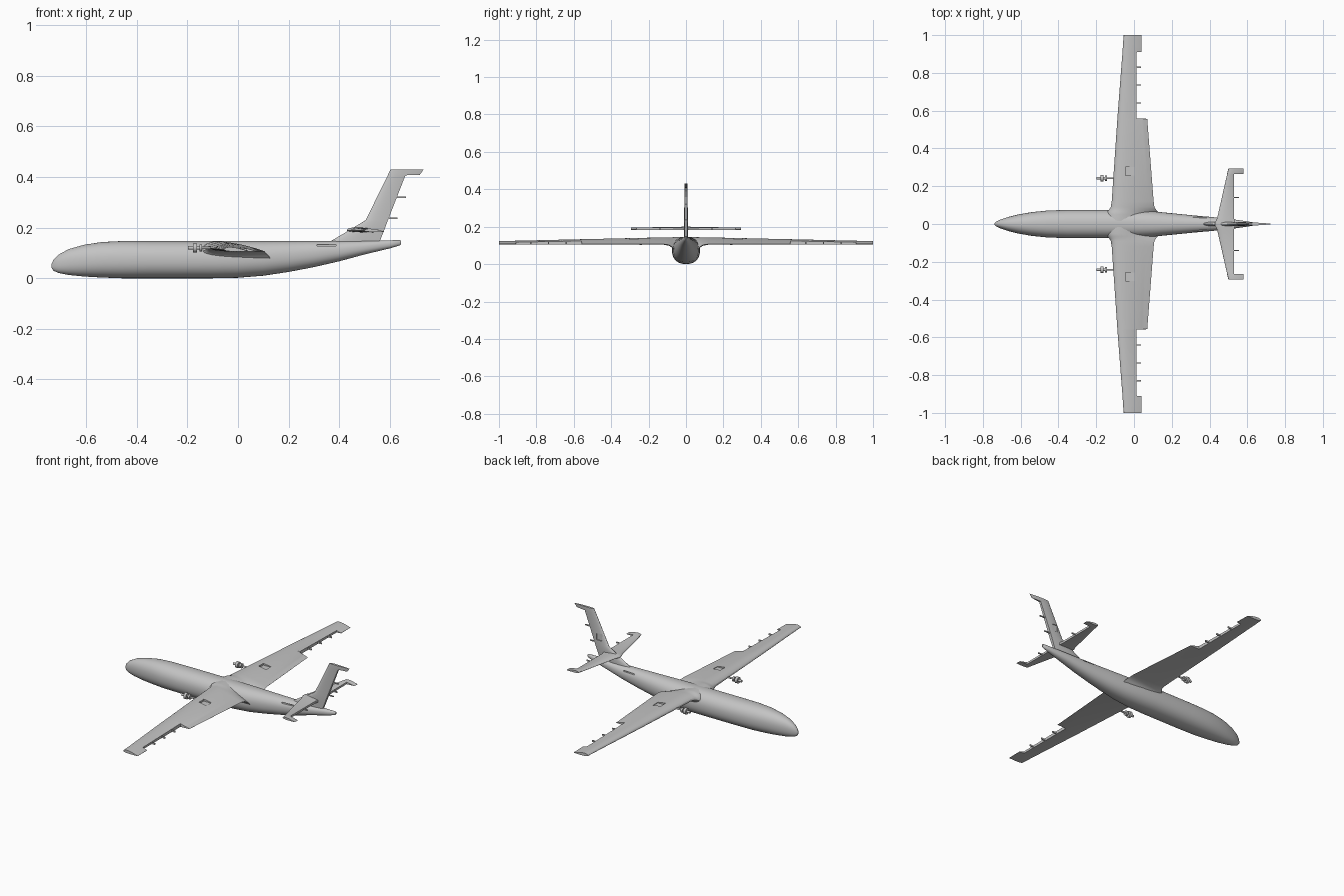
import bpy, bmesh
from math import sin, cos, pi, sqrt, copysign

if "Cube" in bpy.data.objects:
    bpy.data.objects.remove(bpy.data.objects["Cube"], do_unlink=True)

GREY = (0.55, 0.55, 0.55, 1)
grey = bpy.data.materials.new("plain grey")
grey.use_nodes = True
grey.diffuse_color = GREY
grey.node_tree.nodes["Principled BSDF"].inputs["Base Color"].default_value = GREY


def finish(name, bm):
    """Turn a bmesh into a named, grey, smooth-shaded object."""
    bmesh.ops.recalc_face_normals(bm, faces=bm.faces)
    mesh = bpy.data.meshes.new(name)
    bm.to_mesh(mesh)
    bm.free()
    mesh.materials.append(grey)
    ob = bpy.data.objects.new(name, mesh)
    bpy.context.collection.objects.link(ob)
    return ob


def smooth(ob):
    bpy.ops.object.select_all(action="DESELECT")
    ob.select_set(True)
    bpy.context.view_layer.objects.active = ob
    bpy.ops.object.shade_smooth_by_angle(angle=pi / 6)


def loft(name, rings):
    """Skin a row of equal rings and cap both ends."""
    bm = bmesh.new()
    rows = [[bm.verts.new(p) for p in ring] for ring in rings]
    n = len(rows[0])
    for a, b in zip(rows, rows[1:]):
        for i in range(n):
            j = (i + 1) % n
            bm.faces.new((a[i], a[j], b[j], b[i]))
    bm.faces.new(rows[0])
    bm.faces.new(rows[-1])
    return finish(name, bm)


def box(name, center, size):
    bm = bmesh.new()
    bmesh.ops.create_cube(bm, size=1)
    for v in bm.verts:
        v.co = [c + s * k for c, s, k in zip(center, size, v.co)]
    return finish(name, bm)


def carve(ob, center, size):
    """Cut a box-shaped recess."""
    cutter = box("cutter", center, size)
    cutter.hide_render = True
    mod = ob.modifiers.new("recess", "BOOLEAN")
    mod.object, mod.operation, mod.solver = cutter, "DIFFERENCE", "EXACT"
    graph = bpy.context.evaluated_depsgraph_get()
    mesh = bpy.data.meshes.new_from_object(ob.evaluated_get(graph))
    ob.modifiers.clear()
    ob.data = mesh
    bpy.data.objects.remove(cutter, do_unlink=True)


def airfoil(lead, trail, cut, upper, lower, droop=0.0, n=14):
    """Wing section as (x, height), chopped off at the hinge line."""
    end = (cut - lead) / (trail - lead)
    top, low = [], []
    for i in range(n + 1):
        t = end * (1 - cos(pi * i / n)) / 2
        d = 10 * (0.2969 * sqrt(t) - 0.126 * t - 0.3516 * t**2
                  + 0.2843 * t**3 - 0.1026 * t**4)
        x, mid = lead + t * (trail - lead), droop * (1 - t)
        top.append((x, mid + upper * d))
        low.append((x, mid - lower * d))
    return top[::-1] + low[1:]


# Fuselage: station, bottom, top, half width
stations = [
    (-.738, .042, .054, .004), (-.73, .03, .073, .012), (-.71, .021, .093, .022),
    (-.67, .013, .115, .036), (-.61, .007, .132, .051), (-.54, .003, .143, .063),
    (-.46, 0, .147, .071), (-.35, 0, .147, .075), (-.1, 0, .147, .075),
    (0, .002, .147, .073), (.1, .01, .147, .067), (.2, .025, .147, .057),
    (.3, .044, .147, .047), (.4, .067, .147, .038), (.5, .094, .148, .028),
    (.6, .118, .15, .014), (.64, .13, .151, .007), (.645, .135, .148, .004)]


def body_ring(x, bottom, top, half, n=40):
    mid, tall = (top + bottom) / 2, (top - bottom) / 2
    ring = []
    for i in range(n):
        c, s = cos(2 * pi * i / n), sin(2 * pi * i / n)
        ring.append((x, half * copysign(abs(c) ** .9, c),
                     mid + tall * copysign(abs(s) ** .9, s)))
    return ring


fuselage = loft("fuselage", [body_ring(*s) for s in stations])
for side in (-1, 1):
    carve(fuselage, (.35, side * .04, .13), (.075, .03, .005))
smooth(fuselage)

# Wing: span, leading edge, full trailing edge, cut, bottom, thickness
half_wing = [
    (.05, -.15, .135, .135, .066, .08), (.065, -.142, .127, .127, .08, .065),
    (.075, -.132, .118, .118, .092, .051), (.09, -.123, .108, .108, .102, .041),
    (.12, -.118, .104, .104, .107, .036), (.557, -.088, .07, .07, .107, .026),
    (.559, -.088, .07, .012, .107, .026), (.909, -.061, .044, .012, .107, .018),
    (.911, -.061, .044, .04, .107, .018), (1, -.055, .04, .04, .107, .016)]


def mirrored(half):
    return [(-s[0], *s[1:]) for s in reversed(half)] + half


def wing_ring(y, lead, trail, cut, base, thick):
    shape = airfoil(lead, trail, cut, .75 * thick, .3 * thick, .35 * thick)
    return [(x, y, base + z) for x, z in shape]


wing = loft("wing", [wing_ring(*s) for s in mirrored(half_wing)])
for side in (-1, 1):
    carve(wing, (-.02, side * .28, .16), (.05, .045, .064))
smooth(wing)

# Tailplane
half_tail = [
    (.01, .43, .59, .535, .183, .018), (.03, .44, .59, .53, .183, .016),
    (.264, .493, .58, .53, .184, .012), (.266, .493, .58, .58, .184, .012),
    (.295, .5, .58, .58, .184, .012)]
tailplane = loft("tailplane", [wing_ring(*s) for s in mirrored(half_tail)])
smooth(tailplane)

# Fin with long dorsal fairing: height, leading edge, trailing edge, cut, half thickness
fin_stations = [
    (.125, .34, .62, .553, .012), (.147, .367, .63, .561, .012),
    (.19, .44, .65, .578, .012), (.23, .505, .66, .593, .011),
    (.407, .592, .722, .662, .007), (.409, .593, .722, .719, .007),
    (.43, .603, .734, .734, .007)]
fin = loft("fin", [[(x, y, z) for x, y in airfoil(a, b, c, h, h)]
                   for z, a, b, c, h in fin_stations])
carve(fin, (.563, .02, .275), (.035, .03, .04))
smooth(fin)

# Control surface hinge brackets
for side, word in ((-1, "right"), (1, "left")):
    for i, y in enumerate((.64, .735, .83)):
        box(f"{word}_wing_hinge_{i}", (.02, side * y, .113), (.032, .006, .009))
    box(f"{word}_tailplane_hinge", (.54, side * .14, .189), (.03, .006, .007))
for i, (x, z) in enumerate(((.612, .237), (.646, .32))):
    box(f"fin_hinge_{i}", (x, 0, z), (.036, .006, .006))

# Motors: stepped round bodies ahead of the wing
motor_steps = [(-.198, -.178, .007), (-.178, -.162, .018), (-.162, -.153, .007),
               (-.153, -.142, .014), (-.142, -.09, .005)]
for side, word in ((-1, "right"), (1, "left")):
    rings = []
    for start, stop, r in motor_steps:
        for x in (start, stop):
            rings.append([(x, side * .242 + r * cos(pi * k / 10),
                           .12 + r * sin(pi * k / 10)) for k in range(20)])
    smooth(loft(f"{word}_motor", rings))
